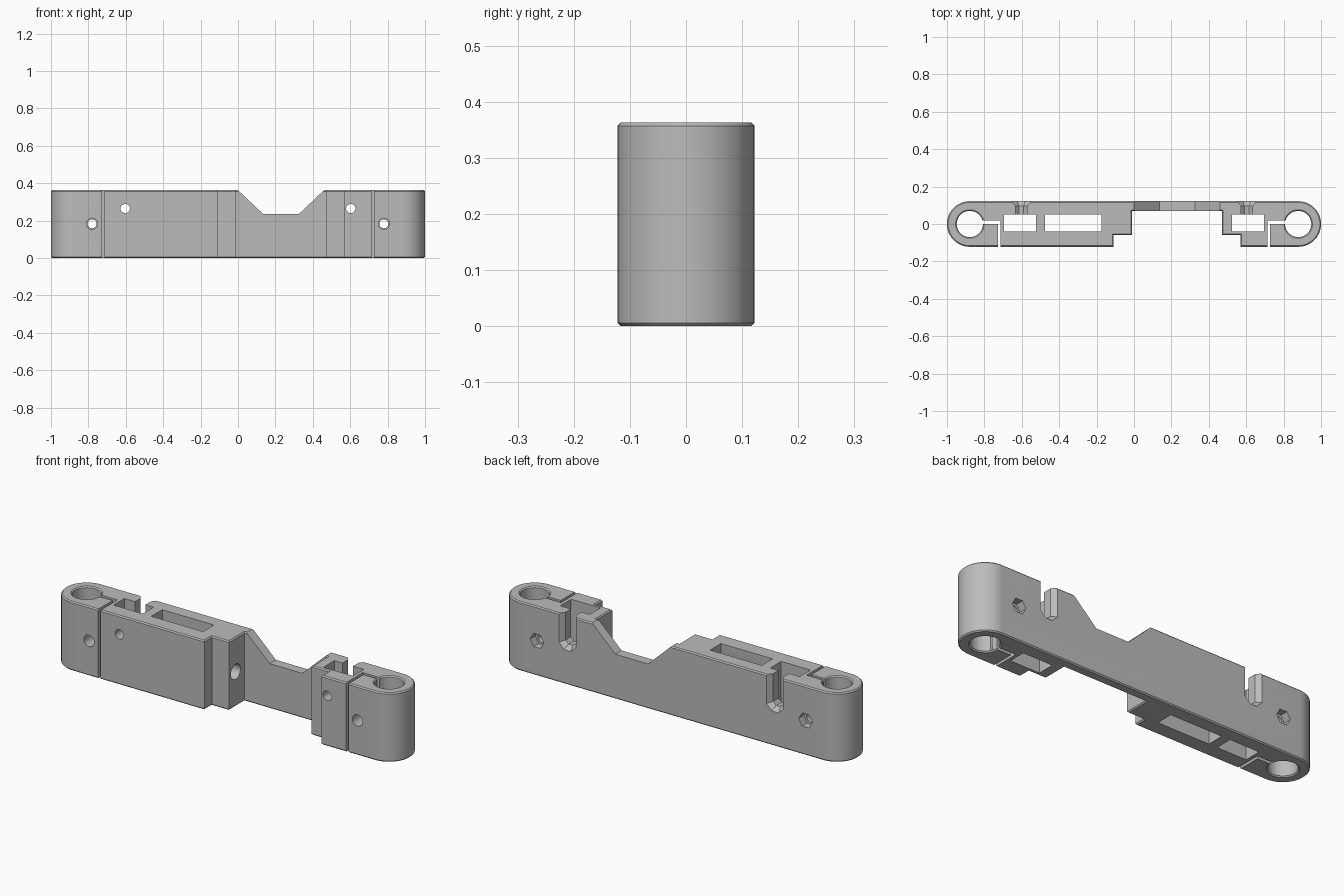
import bpy, bmesh
from math import pi, cos, sin
from mathutils import Vector

cube = bpy.data.objects.get("Cube")
if cube:
    bpy.data.objects.remove(cube, do_unlink=True)

H, R, END, EDGE = 0.363, 0.122, 0.878, 0.006

grey = bpy.data.materials.new("plain grey")
grey.use_nodes = True
colour = (0.5, 0.5, 0.5, 1)
grey.diffuse_color = colour
grey.node_tree.nodes["Principled BSDF"].inputs["Base Color"].default_value = colour


def place(u, v, w, axis):
    return {"Z": Vector((u, v, w)), "Y": Vector((u, w, v)), "X": Vector((w, u, v))}[axis]


def loft(name, first, last, axis, lo, hi, chamfer=0):
    """Solid between two outlines with the same number of points."""
    bm = bmesh.new()
    a = [bm.verts.new(place(u, v, lo, axis)) for u, v in first]
    b = [bm.verts.new(place(u, v, hi, axis)) for u, v in last]
    n = len(a)
    caps = [bm.faces.new(a), bm.faces.new(b)]
    for i in range(n):
        j = (i + 1) % n
        bm.faces.new((a[i], a[j], b[j], b[i]))
    bmesh.ops.recalc_face_normals(bm, faces=bm.faces)
    if chamfer:
        edges = [e for f in caps for e in f.edges]
        bmesh.ops.bevel(bm, geom=edges, offset=chamfer, segments=1, affect='EDGES')
    mesh = bpy.data.meshes.new(name)
    bm.to_mesh(mesh)
    bm.free()
    mesh.materials.append(grey)
    obj = bpy.data.objects.new(name, mesh)
    bpy.context.collection.objects.link(obj)
    return obj


def arc(x, y, r, start, end, n):
    return [(x + r * cos(start + (end - start) * i / n),
             y + r * sin(start + (end - start) * i / n)) for i in range(n + 1)]


def circle(x, y, r, n=32):
    return arc(x, y, r, 0, 2 * pi, n)[:-1]


def box(x0, x1, y0, y1):
    return [(x0, y0), (x1, y0), (x1, y1), (x0, y1)]


def cut(first, axis, lo, hi, last=None):
    """Cut a prism or a tapered prism out of the body."""
    tool = loft("cutter", first, last or first, axis, lo, hi)
    tool.hide_render = True
    mod = body.modifiers.new("cut", 'BOOLEAN')
    mod.operation, mod.solver, mod.object = 'DIFFERENCE', 'EXACT', tool
    bpy.context.view_layer.objects.active = body
    bpy.ops.object.modifier_apply(modifier=mod.name)
    bpy.data.objects.remove(tool, do_unlink=True)


# Body: rounded bar with a stepped recess in the front
outline = arc(-END, 0, R, pi / 2, 3 * pi / 2, 32)
outline += [(-0.11, -R), (-0.11, -0.06), (-0.01, -0.06), (-0.01, 0.07),
            (0.47, 0.07), (0.47, -0.06), (0.57, -0.06), (0.57, -R)]
outline += arc(END, 0, R, -pi / 2, pi / 2, 32)
body = loft("clamp_bar", outline, outline, "Z", 0, H, EDGE)

# Valley in the thin back wall
cut([(-0.145, 0.5), (0.135, 0.235), (0.325, 0.235), (0.605, 0.5)], "Y", -0.3, 0.3)

# Long slot and the side bore that opens into it
cut(box(-0.475, -0.175, -0.04, 0.05), "Z", -0.1, 0.5)
cut(circle(-0.005, 0.183, 0.04), "X", -0.3, 0.05)


def notch(x, w, bottom):
    c = w * 0.6
    return [(x - w, 0.5), (x - w, bottom + c), (x - w + c, bottom),
            (x + w - c, bottom), (x + w, bottom + c), (x + w, 0.5)]


for s in (-1, 1):
    # Rod bore with chamfered rims
    x = s * END
    cut(circle(x, 0, 0.07, 48), "Z", -0.1, 0.5)
    for z, d in ((0, -1), (H, 1)):
        cut(circle(x, 0, 0.07 - EDGE, 48), "Z", z - d * 2 * EDGE, z + d * EDGE,
            circle(x, 0, 0.07 + 2 * EDGE, 48))
    # Clamp slit
    cut([(s * u, v) for u, v in ((0.85, 0.0), (0.85, 0.018), (0.713, 0.018),
                                 (0.713, -0.2), (0.728, -0.2), (0.728, 0.0))],
        "Z", -0.1, 0.5)
    # Clamp screw hole with a nut recess at the back
    x = s * 0.78
    cut(circle(x, 0.183, 0.024, 24), "Y", -0.3, 0.3)
    cut(circle(x, 0.183, 0.03, 24), "Y", -0.3, 0.009)
    cut(circle(x, 0.183, 0.04, 6), "Y", 0.08, 0.3)
    # Pocket, front screw hole and flared notch at the back
    cut(box(s * 0.61 - 0.085, s * 0.61 + 0.085, -0.04, 0.05), "Z", -0.1, 0.5)
    x = s * 0.603
    cut(circle(x, 0.265, 0.025, 24), "Y", -0.3, 0.0)
    cut(notch(x, 0.03, 0.2), "Y", 0.0, 0.11)
    cut(notch(x, 0.03, 0.2), "Y", 0.095, 0.13, notch(x, 0.056, 0.174))

# Smooth shading with sharp edges
bpy.ops.object.select_all(action='DESELECT')
body.select_set(True)
bpy.context.view_layer.objects.active = body
bpy.ops.object.shade_smooth_by_angle(angle=pi / 6)
